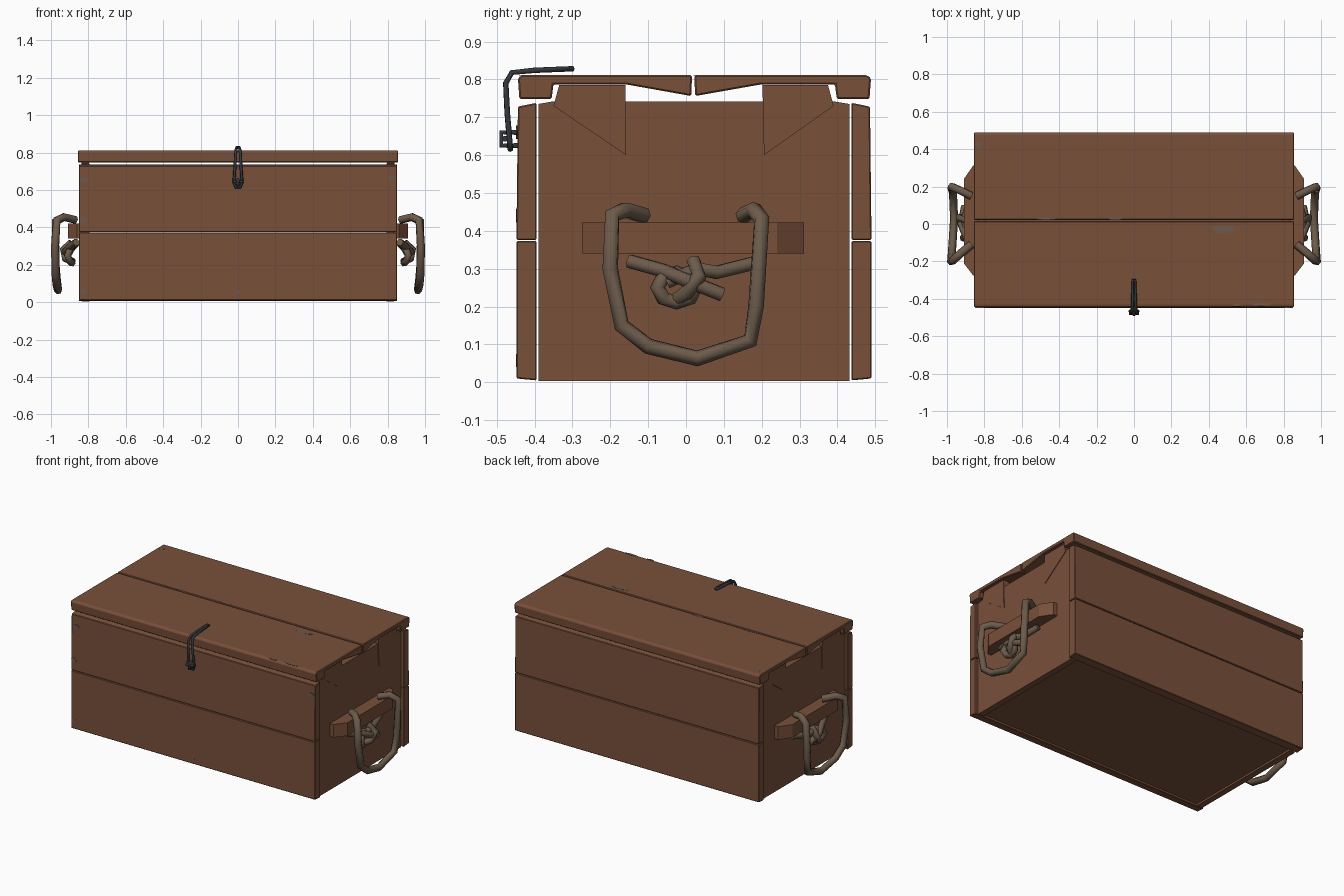
import bpy, bmesh, math
from mathutils import Vector

cube = bpy.data.objects.get("Cube")
if cube:
    bpy.data.objects.remove(cube)


def material(name, rgb):
    m = bpy.data.materials.new(name)
    m.use_nodes = True
    m.diffuse_color = (*rgb, 1)
    m.node_tree.nodes["Principled BSDF"].inputs["Base Color"].default_value = (*rgb, 1)
    return m


WOOD = material("brown wood", (0.19, 0.08, 0.042))
ROPE = material("old rope", (0.15, 0.105, 0.07))
IRON = material("dark iron", (0.035, 0.038, 0.043))
WORN = material("worn grey wood", (0.15, 0.10, 0.075))


def finish(name, bm, mat):
    bmesh.ops.recalc_face_normals(bm, faces=bm.faces)
    mesh = bpy.data.meshes.new(name)
    bm.to_mesh(mesh)
    bm.free()
    mesh.materials.append(mat)
    ob = bpy.data.objects.new(name, mesh)
    bpy.context.collection.objects.link(ob)
    return ob


def prism(name, pts, axis, a, b, mat=WOOD, bevel=0.0):
    """Extrude a 2D outline along an axis; outline is (y,z), (x,z) or (x,y)."""
    bm = bmesh.new()

    def place(p, t):
        v = list(p)
        v.insert("xyz".index(axis), t)
        return bm.verts.new(v)
    lo = [place(p, a) for p in pts]
    hi = [place(p, b) for p in pts]
    bm.faces.new(lo)
    bm.faces.new(hi)
    for i in range(len(pts)):
        j = (i + 1) % len(pts)
        bm.faces.new((lo[i], lo[j], hi[j], hi[i]))
    ob = finish(name, bm, mat)
    if bevel:
        mod = ob.modifiers.new("edge", "BEVEL")
        mod.width = bevel
        mod.segments = 1
    return ob


def rect(u0, u1, v0, v1):
    return [(u0, v0), (u1, v0), (u1, v1), (u0, v1)]


def tube(name, pts, radius, mat, res=1, cyclic=False):
    """Faceted tube along a polyline."""
    cu = bpy.data.curves.new(name, "CURVE")
    cu.dimensions = "3D"
    cu.bevel_depth = radius
    cu.bevel_resolution = res
    cu.use_fill_caps = True
    sp = cu.splines.new("POLY")
    sp.points.add(len(pts) - 1)
    for p, co in zip(sp.points, pts):
        p.co = (*co, 1)
    sp.use_cyclic_u = cyclic
    cu.materials.append(mat)
    ob = bpy.data.objects.new(name, cu)
    bpy.context.collection.objects.link(ob)
    return ob


# Front and back walls, two planks each
for side, y0, y1 in (("front", -0.448, -0.395), ("back", 0.49, 0.437)):
    out = 0.004 if y0 < 0 else -0.004
    prism(side + "_lower_plank", [(y0, 0.01), (y1, 0.005), (y1, 0.373), (y0, 0.373)],
          "x", -0.85, 0.85, bevel=0.003)
    prism(side + "_upper_plank", [(y0, 0.376), (y1, 0.376), (y1, 0.738), (y0 + out, 0.728)],
          "x", -0.85, 0.85, bevel=0.003)

# Floor
prism("floor", rect(-0.39, 0.432, 0.015, 0.04), "x", -0.81, 0.81)

# End walls, battens and rope handles, mirrored
handle = [(0.87, 0.0, 0.34), (0.87, -0.11, 0.44), (0.93, -0.16, 0.455), (0.968, -0.195, 0.44),
          (0.978, -0.2, 0.3), (0.975, -0.17, 0.15), (0.97, -0.1, 0.095), (0.962, 0.03, 0.063),
          (0.968, 0.17, 0.11), (0.976, 0.185, 0.2), (0.976, 0.2, 0.43), (0.93, 0.18, 0.455),
          (0.87, 0.15, 0.44)]
strands = {
    "knot_strand": [(0.865, -0.15, 0.32), (0.9, -0.06, 0.295), (0.925, 0.0, 0.27), (0.905, 0.095, 0.232)],
    "knot_cross_strand": [(0.865, 0.18, 0.315), (0.89, 0.08, 0.29), (0.905, 0.03, 0.3), (0.9, -0.05, 0.265)],
    "knot_wrap": [(0.89, 0.02, 0.32), (0.935, 0.035, 0.28), (0.925, 0.0, 0.235), (0.88, -0.03, 0.215)],
}
for side, s in (("left", 1), ("right", -1)):
    def end(name, pts, x0, x1, **kw):
        return prism(side + name, pts, "x", s * x0, s * x1, **kw)
    end("_end_wall", [(-0.39, 0.003), (0.432, 0.003), (0.432, 0.735), (0.39, 0.742),
                      (-0.35, 0.742), (-0.39, 0.735)], 0.795, 0.834)
    for k, (a, b, c) in enumerate(((-0.35, -0.16, -0.158), (0.39, 0.202, 0.206))):
        end("_end_tab_%d" % (k + 1), [(a, 0.73), (c, 0.6), (b, 0.785), (a + (b - a) * 0.08, 0.785)],
            0.797, 0.838)
    prism(side + "_batten", [(s * 0.83, -0.275), (s * 0.86, -0.275), (s * 0.91, -0.21),
                             (s * 0.91, 0.24), (s * 0.86, 0.312), (s * 0.83, 0.312)],
          "z", 0.34, 0.422)
    flip = lambda pts: [(s * x, y, z) for x, y, z in pts]
    tube(side + "_rope_handle", flip(handle[1:]), 0.022, ROPE)
    for n, pts in strands.items():
        tube(side + "_" + n, flip(pts), 0.02, ROPE)
    ring = [(0.9 + 0.012 * math.cos(2 * t), -0.025 + 0.05 * math.cos(t), 0.25 + 0.04 * math.sin(t))
            for t in (i * math.tau / 8 for i in range(8))]
    tube(side + "_knot_loop", flip(ring), 0.02, ROPE, cyclic=True)

# Lid: two lipped planks meeting in thick edges at the middle
half = [(-0.44, 0.748), (-0.444, 0.803), (-0.434, 0.811), (0.016, 0.811), (0.014, 0.756),
        (-0.16, 0.787), (-0.35, 0.787), (-0.355, 0.748)]
prism("lid_front_plank", half, "x", -0.856, 0.856, bevel=0.004)
prism("lid_back_plank", [(0.038 - y * (1.015 if y < 0 else 1), z) for y, z in half],
      "x", -0.856, 0.856, bevel=0.004)

# Iron hasp: hairpin of wire bent over the lid, with a staple on the front
wire = [(0.006, -0.3, 0.828), (0.008, -0.4, 0.824), (0.01, -0.46, 0.818), (0.013, -0.476, 0.79),
        (0.017, -0.472, 0.71), (0.022, -0.466, 0.64), (0.012, -0.464, 0.615)]
tube("hasp", wire + [(-x, y, z) for x, y, z in reversed(wire)], 0.008, IRON, cyclic=True)
tube("hasp_staple", [(0, -0.44, 0.66), (0, -0.488, 0.66), (0, -0.488, 0.625), (0, -0.44, 0.625)],
     0.008, IRON)
tube("hasp_pin", [(-0.026, -0.478, 0.643), (0.026, -0.478, 0.643)], 0.008, IRON)


# Worn patches as thin plates
def patch(name, axis, u, v, ru, rv, a, b):
    pts = [(u + ru * math.cos(t) * (1 + 0.15 * math.sin(3 * t)), v + rv * math.sin(t))
           for t in (i * math.tau / 9 for i in range(9))]
    prism(name, pts, axis, a, b, WORN)


lid_marks = [(0.48, -0.03, 0.06, 0.02), (0.68, -0.43, 0.05, 0.008), (0.55, -0.435, 0.025, 0.006),
             (-0.83, 0.425, 0.015, 0.015), (-0.47, 0.028, 0.06, 0.006), (-0.1, 0.028, 0.04, 0.008)]
for i, m in enumerate(lid_marks):
    patch("lid_worn_patch_%d" % i, "z", *m, 0.81, 0.812)
front_marks = [(-0.82, 0.655, 0.025, 0.013), (-0.83, 0.44, 0.017, 0.018), (0.82, 0.665, 0.02, 0.013),
               (0, 0.05, 0.012, 0.01), (-0.83, 0.06, 0.015, 0.015)]
for i, m in enumerate(front_marks):
    patch("front_worn_patch_%d" % i, "y", *m, -0.449, -0.44)
